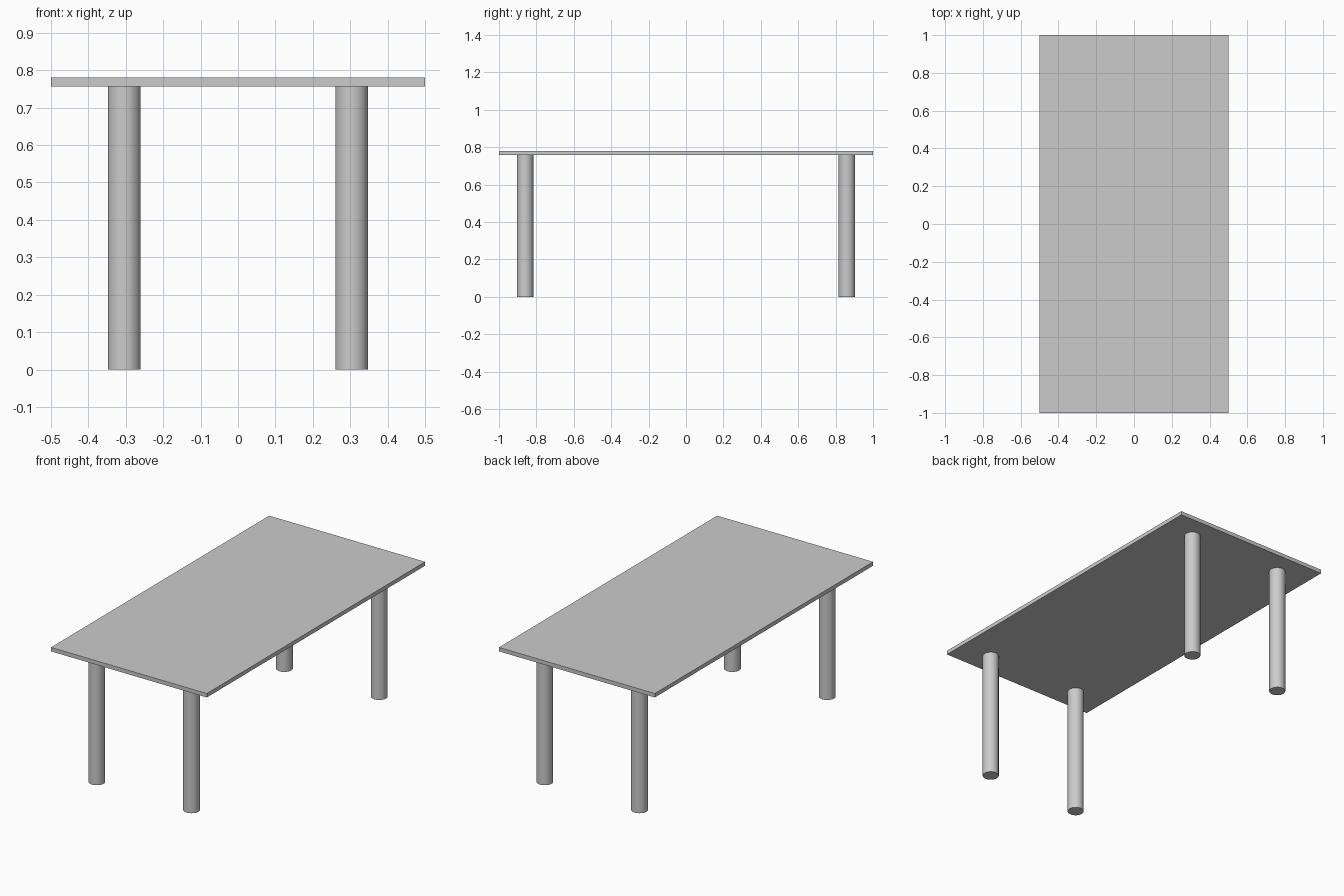
import bpy
import math

cube = bpy.data.objects.get("Cube")
if cube:
    bpy.data.objects.remove(cube, do_unlink=True)

TOP_Z, UNDER_Z = 0.78, 0.757
LEG_X, LEG_Y, LEG_R = 0.304, 0.86, 0.044

# One light grey for the whole table
grey = bpy.data.materials.new("light grey")
grey.use_nodes = True
colour = (0.6, 0.6, 0.6, 1)
grey.diffuse_color = colour
grey.node_tree.nodes["Principled BSDF"].inputs["Base Color"].default_value = colour

# Flat rectangular table top
bpy.ops.mesh.primitive_cube_add(size=1, location=(0, 0, (TOP_Z + UNDER_Z) / 2))
top = bpy.context.object
top.name = "table_top"
top.scale = (1, 2, TOP_Z - UNDER_Z)
bpy.ops.object.transform_apply(location=False, rotation=False, scale=True)
top.data.materials.append(grey)

# Four round legs, one near each corner
for depth, sy in (("front", -1), ("back", 1)):
    for side, sx in (("right", -1), ("left", 1)):
        bpy.ops.mesh.primitive_cylinder_add(
            vertices=48, radius=LEG_R, depth=UNDER_Z,
            location=(sx * LEG_X, sy * LEG_Y, UNDER_Z / 2))
        leg = bpy.context.object
        leg.name = f"{depth}_{side}_leg"
        leg.data.materials.append(grey)
        bpy.ops.object.shade_smooth_by_angle(angle=math.radians(30))
